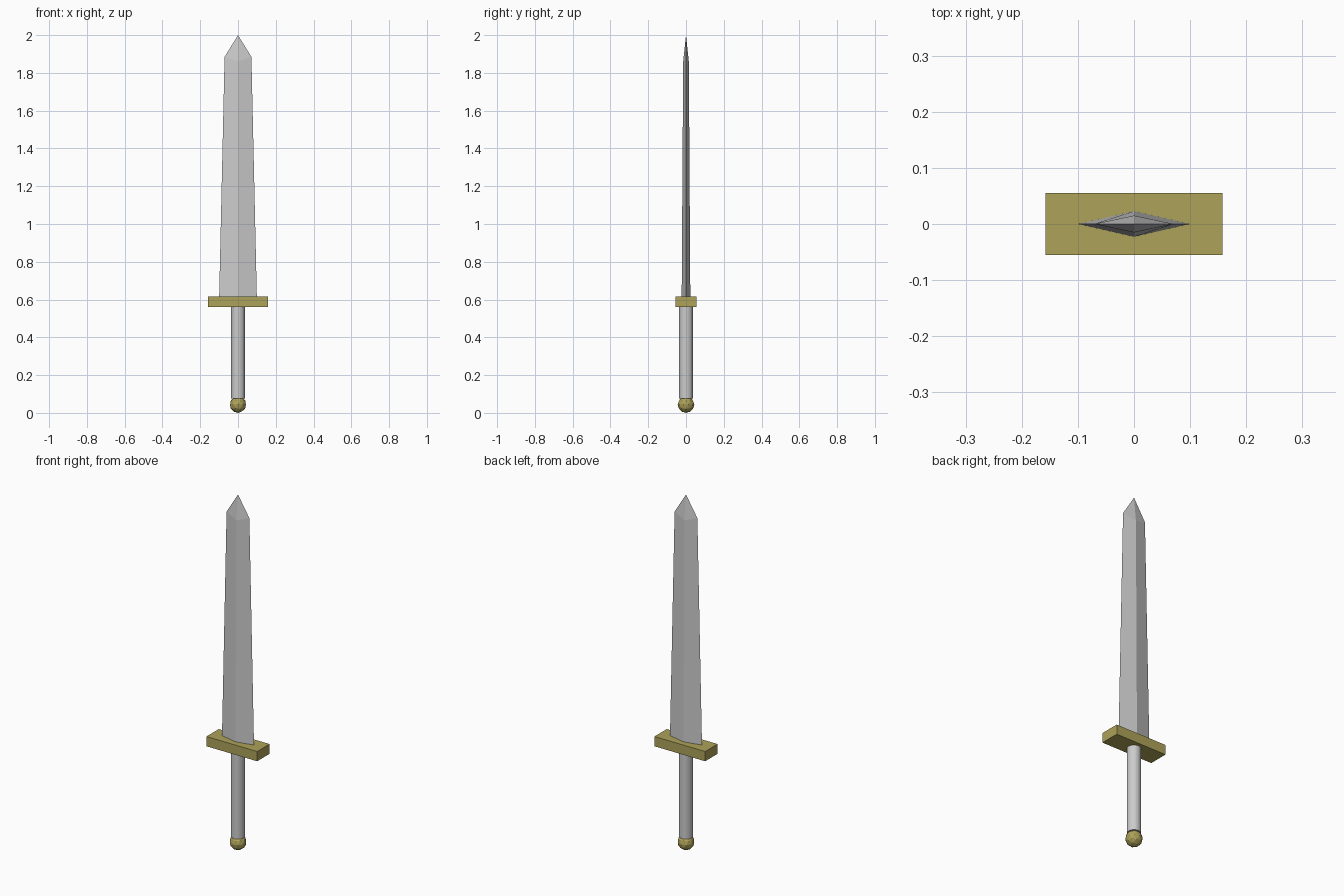
import bpy, bmesh

if "Cube" in bpy.data.objects:
    bpy.data.objects.remove(bpy.data.objects["Cube"])

def material(name, rgb):
    m = bpy.data.materials.new(name)
    m.diffuse_color = (*rgb, 1)
    m.use_nodes = True
    m.node_tree.nodes["Principled BSDF"].inputs["Base Color"].default_value = m.diffuse_color
    return m

gold = material("gold", (0.42, 0.36, 0.10))

def finish(name, mat=None):
    ob = bpy.context.object
    ob.name = name
    if mat:
        ob.data.materials.append(mat)
    return ob

# Pommel: faceted ball
bpy.ops.mesh.primitive_ico_sphere_add(subdivisions=2, radius=0.044, location=(0, 0, 0.044))
finish("pommel", gold)

# Grip
bpy.ops.mesh.primitive_cylinder_add(vertices=32, radius=0.036, depth=0.49, location=(0, 0, 0.32))
finish("grip")

# Crossguard
bpy.ops.mesh.primitive_cube_add(size=1, location=(0, 0, 0.588))
finish("crossguard", gold).scale = (0.316, 0.11, 0.055)

# Blade: diamond section tapering to a point, ridge shoulder slightly lower
bm = bmesh.new()
def diamond(w, t, z_edge, z_ridge):
    return [bm.verts.new(p) for p in
            ((w, 0, z_edge), (0, t, z_ridge), (-w, 0, z_edge), (0, -t, z_ridge))]

base = diamond(0.10, 0.023, 0.60, 0.60)
shoulder = diamond(0.071, 0.015, 1.885, 1.86)
tip = bm.verts.new((0, 0, 2.0))
bm.faces.new(base[::-1])
for i in range(4):
    j = (i + 1) % 4
    bm.faces.new((base[i], base[j], shoulder[j], shoulder[i]))
    bm.faces.new((shoulder[i], shoulder[j], tip))
mesh = bpy.data.meshes.new("blade")
bm.to_mesh(mesh)
bm.free()
bpy.context.collection.objects.link(bpy.data.objects.new("blade", mesh))
